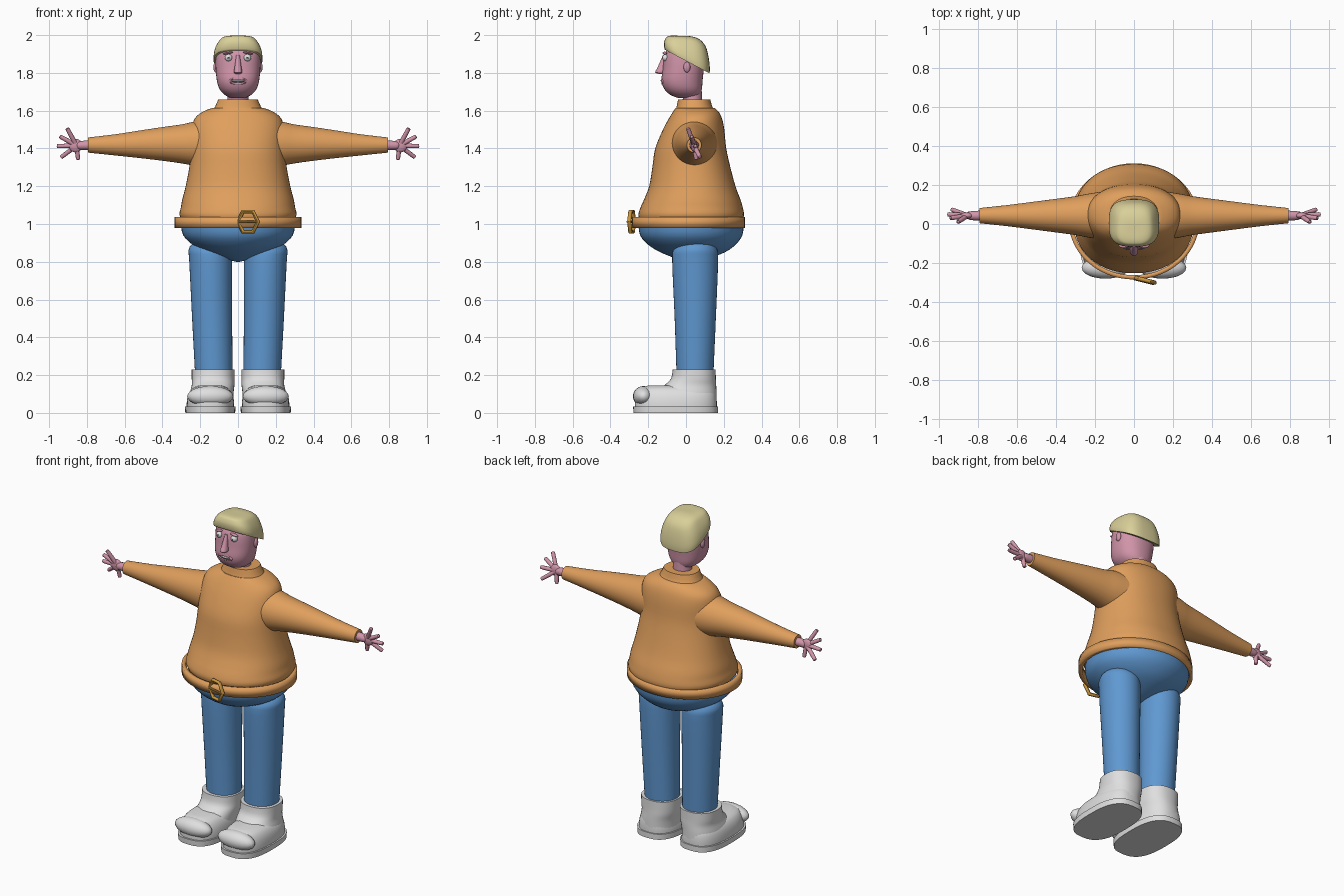
import bpy, bmesh, math
from mathutils import Matrix, Vector

if "Cube" in bpy.data.objects:
    bpy.data.objects.remove(bpy.data.objects["Cube"])


def mat(name, rgb):
    m = bpy.data.materials.new(name)
    m.diffuse_color = (*rgb, 1)
    m.use_nodes = True
    m.node_tree.nodes["Principled BSDF"].inputs["Base Color"].default_value = m.diffuse_color
    return m


ORANGE = mat("sweater orange", (0.74, 0.345, 0.108))
BLUE = mat("trouser blue", (0.115, 0.315, 0.64))
SKIN = mat("skin pink", (0.64, 0.30, 0.40))
HAIR = mat("hair straw", (0.70, 0.63, 0.32))
WHITE = mat("boot white", (0.74, 0.74, 0.74))
BRASS = mat("buckle brass", (0.60, 0.31, 0.05))
DARK = mat("dark grey", (0.08, 0.06, 0.07))


def finish(bm, name, m, mirror=False, angle=40):
    bmesh.ops.recalc_face_normals(bm, faces=bm.faces)
    me = bpy.data.meshes.new(name)
    bm.to_mesh(me)
    bm.free()
    ob = bpy.data.objects.new(name, me)
    bpy.context.collection.objects.link(ob)
    me.materials.append(m)
    bpy.ops.object.select_all(action='DESELECT')
    bpy.context.view_layer.objects.active = ob
    ob.select_set(True)
    bpy.ops.object.shade_smooth_by_angle(angle=math.radians(angle))
    if mirror:
        ob.modifiers.new("mirror", 'MIRROR').use_mirror_merge = False
    return ob


def spline(rows, steps):
    """Smooth rows of numbers with a Catmull-Rom curve."""
    out = []
    for i in range(len(rows) - 1):
        p = [rows[max(i - 1, 0)], rows[i], rows[i + 1], rows[min(i + 2, len(rows) - 1)]]
        for k in range(steps):
            t = k / steps
            out.append([0.5 * (2 * b + (c - a) * t + (2 * a - 5 * b + 4 * c - d) * t * t
                               + (3 * b - a - 3 * c + d) * t ** 3) for a, b, c, d in zip(*p)])
    return out + [list(rows[-1])]


def loft(name, m, rows, cx=0, power=2, n=40, steps=3, matrix=None,
         mirror=False, caps=True, angle=40):
    """Rows are (height, half width, y min, y max, slope, x shift)."""
    bm = bmesh.new()
    rows = [tuple(r) + (0,) * (6 - len(r)) for r in rows]
    rings = []
    for z, rx, y0, y1, slope, dx in spline(rows, steps):
        ring = []
        for i in range(n):
            a = 2 * math.pi * i / n
            c, s = math.cos(a), math.sin(a)
            ux = math.copysign(abs(c) ** (2 / power), c)
            uy = math.copysign(abs(s) ** (2 / power), s) * (y1 - y0) / 2
            ring.append(bm.verts.new((cx + dx + rx * ux, (y0 + y1) / 2 + uy, z + slope * uy)))
        rings.append(ring)
    for a, b in zip(rings, rings[1:]):
        for i in range(n):
            bm.faces.new((a[i], a[(i + 1) % n], b[(i + 1) % n], b[i]))
    if caps:
        bm.faces.new(rings[0])
        bm.faces.new(rings[-1])
    if matrix:
        bm.transform(matrix)
    return finish(bm, name, m, mirror, angle)


def ball(name, m, pos, radii, mirror=False, rot=None):
    bm = bmesh.new()
    bmesh.ops.create_uvsphere(bm, u_segments=20, v_segments=12, radius=1)
    bm.transform(Matrix.Translation(pos) @ (rot or Matrix()) @ Matrix.Diagonal((*radii, 1)))
    return finish(bm, name, m, mirror)


def finger(name, m, a, b, r):
    a, b = Vector(a), Vector(b)
    length = (b - a).length
    rows = [(h, w, -w, w) for h, w in ((0, r), (length - r, r * 0.9),
            (length - 0.3 * r, r * 0.65), (length, r * 0.05))]
    mx = Matrix.Translation(a) @ (b - a).to_track_quat('Z', 'Y').to_matrix().to_4x4()
    return loft(name, m, rows, n=12, steps=2, matrix=mx, mirror=True)


def hoop(name, m, sides, rx, rz, tube, matrix):
    """Closed ring standing in the xz plane."""
    bm = bmesh.new()
    k = 8
    v = []
    for i in range(sides):
        a = 2 * math.pi * i / sides
        for j in range(k):
            b = 2 * math.pi * j / k
            o = tube * math.cos(b)
            v.append(bm.verts.new(((rx + o) * math.cos(a), tube * math.sin(b),
                                   (rz + o) * math.sin(a))))
    for i in range(sides):
        for j in range(k):
            i2, j2 = (i + 1) % sides, (j + 1) % k
            bm.faces.new((v[i * k + j], v[i2 * k + j], v[i2 * k + j2], v[i * k + j2]))
    bm.transform(matrix)
    return finish(bm, name, m, angle=50)


# Sweater body and collar
loft("sweater", ORANGE, [
    (1.02, .295, -.245, .30), (1.05, .31, -.252, .307), (1.09, .302, -.24, .30),
    (1.13, .295, -.222, .288), (1.2, .277, -.195, .262), (1.3, .258, -.178, .235),
    (1.4, .247, -.163, .213), (1.5, .244, -.122, .203), (1.56, .228, -.09, .19),
    (1.595, .185, -.068, .172), (1.615, .135, -.055, .15)], power=2.2, n=56)
loft("collar", ORANGE, [(1.6, .135, -.058, .155), (1.62, .122, -.05, .14),
                        (1.66, .104, -.042, .128)], power=2.2)

# Sleeves, lofted outward along x
out_x = Matrix(((0, 0, 1, 0), (0, 1, 0, 0.043), (-1, 0, 0, 0), (0, 0, 0, 1)))
loft("sleeve", ORANGE, [
    (x, r, -r * .97, r * .97, 0, -z) for x, r, z in (
        (.15, .13, 1.425), (.24, .115, 1.425), (.3, .103, 1.424), (.4, .089, 1.424),
        (.52, .073, 1.422), (.65, .056, 1.419), (.795, .040, 1.418))],
     matrix=out_x, mirror=True)

# Hands
finger("wrist", SKIN, (.77, .043, 1.418), (.86, .043, 1.415), .026)
ball("palm", SKIN, (.86, .043, 1.415), (.036, .017, .036), True)
for i, (x, y, z) in enumerate(((.905, .01, 1.508), (.945, .03, 1.465), (.96, .05, 1.412),
                               (.938, .075, 1.352), (.846, .055, 1.338))):
    finger(f"finger_{i + 1}", SKIN, (.855, .043, 1.415), (x, y, z), .0125)

# Belt and buckle
belt = loft("belt", ORANGE, [(.98, .335, -.285, .312), (1.036, .335, -.285, .312)],
            n=56, steps=1, caps=False)
sol = belt.modifiers.new("thickness", 'SOLIDIFY')
sol.thickness, sol.offset = 0.022, -1
tilt = Matrix.Translation((.053, -.288, 1.012)) @ Matrix.Rotation(math.radians(-14), 4, 'Z')
hoop("buckle", BRASS, 6, .055, .062, .011, tilt)
loft("buckle_prong", BRASS, [(-.055, .006, -.006, .006), (.055, .006, -.006, .006)], n=8,
     steps=1, matrix=tilt @ Matrix.Translation((0, -.008, 0)) @ Matrix.Rotation(math.pi / 2, 4, 'Y'))

# Trousers
loft("hips", BLUE, [(.8, .01, .02, .04), (.815, .065, -.045, .11), (.85, .165, -.135, .205),
                    (.89, .24, -.20, .262), (.94, .29, -.243, .298), (1.0, .303, -.252, .306)],
     n=48)
loft("leg", BLUE, [(.2, .099, -.05, .145, 0, -.017), (.5, .106, -.06, .158, 0, -.008),
                   (.8, .113, -.073, .17), (.865, .113, -.065, .165, 0, .003),
                   (.9, .09, -.035, .14), (.925, .03, .02, .08)], cx=.145, mirror=True)

# Boots
loft("boot_shaft", WHITE, [(.02, .118, -.18, .163, 0, .012), (.1, .116, -.16, .162, 0, .008),
                           (.145, .113, -.115, .16), (.18, .113, -.08, .158),
                           (.23, .113, -.07, .157)], cx=.132, power=2.3, mirror=True)
loft("boot_foot", WHITE, [(.02, .126, -.27, .163), (.06, .125, -.27, .163),
                          (.1, .116, -.262, .158), (.13, .095, -.245, .145),
                          (.145, .06, -.2, .12)], cx=.146, power=2.6, mirror=True)
loft("boot_sole", WHITE, [(0, .132, -.278, .17), (.034, .134, -.28, .17)],
     cx=.147, power=2.7, steps=1, mirror=True)
ball("toe_cap", WHITE, (.147, -.225, .088), (.122, .056, .054), True)

# Head and neck
loft("neck", SKIN, [(1.6, .058, -.02, .088), (1.71, .054, -.015, .083)])
loft("head", SKIN, [
    (1.668, .04, -.045, .06), (1.685, .072, -.085, .075), (1.715, .098, -.115, .084),
    (1.76, .112, -.13, .088), (1.82, .118, -.123, .094), (1.88, .118, -.117, .098),
    (1.92, .11, -.102, .09), (1.96, .07, -.06, .06)], power=2.3)

# Hair cap with a rim sloping down to the back
loft("hair", HAIR, [
    (1.86, .128, -.112, .125, -.53), (1.885, .129, -.116, .126, -.45),
    (1.925, .120, -.116, .119, -.32), (1.962, .102, -.108, .104, -.2),
    (1.984, .084, -.098, .075, -.1), (1.994, .055, -.07, .04, -.06),
    (1.996, .01, -.02, 0)], power=3, angle=50)

# Nose wedge
loft("nose", SKIN, [(1.795, .012, -.145, -.10), (1.803, .022, -.163, -.10),
                    (1.83, .018, -.15, -.10), (1.895, .009, -.122, -.10)], n=16, power=2.3)

# Eyes, brows and ears
ball("eye", WHITE, (.05, -.108, 1.88), (.02, .018, .019), True)
ball("pupil", DARK, (.05, -.125, 1.88), (.005, .003, .005), True)
ball("brow", SKIN, (.053, -.112, 1.905), (.026, .012, .006), True,
     Matrix.Rotation(math.radians(10), 4, 'Y'))
ball("ear", SKIN, (.118, .005, 1.83), (.012, .018, .028), True)

# Mouth
mouth = Matrix.Translation((0, -.124, 1.757))
ball("mouth_inside", DARK, (0, -.119, 1.757), (.042, .012, .013))
ball("teeth", WHITE, (0, -.122, 1.759), (.034, .013, .007))
hoop("lips", SKIN, 28, .043, .014, .006, mouth)
